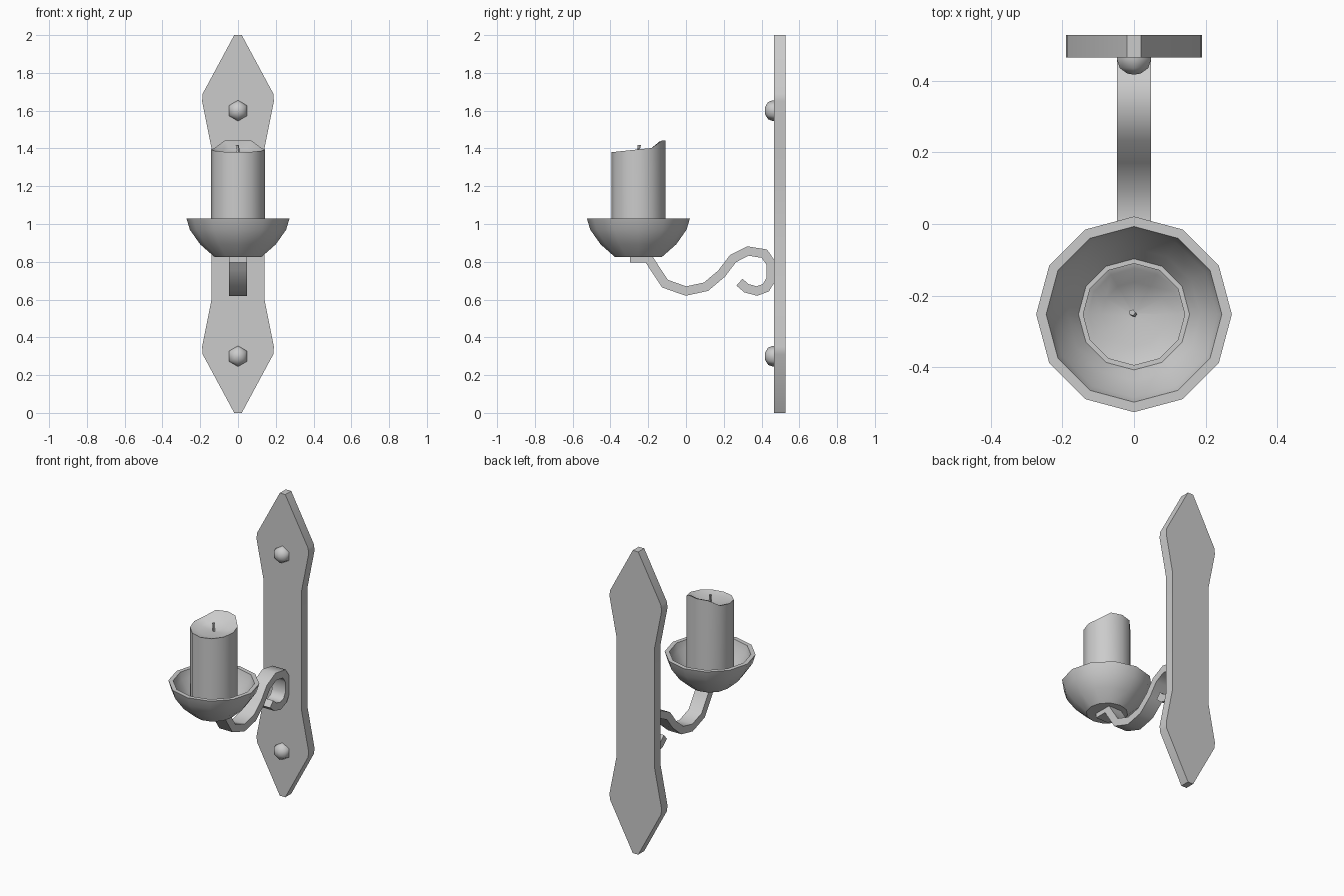
import bpy, bmesh, math
from mathutils import Vector

cube = bpy.data.objects.get("Cube")
if cube:
    bpy.data.objects.remove(cube, do_unlink=True)

grey = bpy.data.materials.new("plain grey")
grey.use_nodes = True
GREY = (0.6, 0.6, 0.6, 1)
grey.diffuse_color = GREY
grey.node_tree.nodes["Principled BSDF"].inputs["Base Color"].default_value = GREY

CUP_Y = -0.252


def finish(name, bm, angle):
    bmesh.ops.recalc_face_normals(bm, faces=bm.faces)
    mesh = bpy.data.meshes.new(name)
    bm.to_mesh(mesh)
    bm.free()
    mesh.materials.append(grey)
    ob = bpy.data.objects.new(name, mesh)
    bpy.context.collection.objects.link(ob)
    bpy.ops.object.select_all(action='DESELECT')
    ob.select_set(True)
    bpy.context.view_layer.objects.active = ob
    bpy.ops.object.shade_smooth_by_angle(angle=math.radians(angle))
    return ob


def extrude(name, outline, offset, angle):
    """Solid from a flat outline pushed along an offset."""
    bm = bmesh.new()
    face = bm.faces.new([bm.verts.new(p) for p in outline])
    out = bmesh.ops.extrude_face_region(bm, geom=[face], use_keep_orig=True)
    moved = [v for v in out["geom"] if isinstance(v, bmesh.types.BMVert)]
    bmesh.ops.translate(bm, verts=moved, vec=offset)
    return finish(name, bm, angle)


def lathe(name, rings, sides, angle, lift=None):
    """Stack of (radius, height) rings; lift shifts ring heights by direction."""
    bm = bmesh.new()
    loops = []
    for i, (r, z) in enumerate(rings):
        loop = []
        for k in range(sides):
            a = 2 * math.pi * k / sides
            dz = lift(i, math.sin(a)) if lift else 0
            loop.append(bm.verts.new((r * math.cos(a), r * math.sin(a), z + dz)))
        loops.append(loop)
    for lo, hi in zip(loops, loops[1:]):
        for k in range(sides):
            n = (k + 1) % sides
            bm.faces.new((lo[k], lo[n], hi[n], hi[k]))
    bm.faces.new(loops[0])
    bm.faces.new(loops[-1])
    return finish(name, bm, angle)


# Wall plate: one quarter of the outline, mirrored both ways about z = 1
quarter = [(0.02, 1.0), (0.187, 0.69), (0.19, 0.65), (0.14, 0.4)]
right = [(x, 1 + z) for x, z in quarter] + [(x, 1 - z) for x, z in reversed(quarter)]
outline = right + [(-x, z) for x, z in reversed(right)]
extrude("wall_plate", [(x, 0.465, z) for x, z in outline], (0, 0.062, 0), 40)

# Rivets
for name, z in (("upper_rivet", 1.6), ("lower_rivet", 0.3)):
    rivet = lathe(name, [(0.055, -0.01), (0.055, 0.005), (0.046, 0.03), (0.022, 0.045), (0.004, 0.048)], 6, 80)
    rivet.rotation_euler = (math.pi / 2, math.pi / 6, 0)
    rivet.location = (0, 0.465, z)

# Scrolled arm: a flat bar following a centre line
path = [(-0.296, 0.82), (-0.2, 0.82), (-0.17, 0.773), (-0.111, 0.684), (0, 0.645),
        (0.106, 0.668), (0.188, 0.737), (0.249, 0.817), (0.328, 0.857), (0.415, 0.843),
        (0.449, 0.793), (0.449, 0.706), (0.423, 0.663), (0.376, 0.645),
        (0.32, 0.66), (0.283, 0.692)]
path = [Vector(p) for p in path]
left_side, right_side = [], []
for i, p in enumerate(path):
    before = (p - path[max(i - 1, 0)]).normalized()
    after = (path[min(i + 1, len(path) - 1)] - p).normalized()
    t = (before + after).normalized()
    corner = max(t.dot(after), t.dot(before))
    n = Vector((-t.y, t.x)) * 0.024 / corner
    left_side.append(p + n)
    right_side.append(p - n)
edge = left_side + right_side[::-1]
extrude("scroll_arm", [(-0.048, p.x, p.y) for p in edge], (0.096, 0, 0), 55)

# Drip dish, hollow
dish = lathe("drip_dish", [(0.125, 0.826), (0.2, 0.892), (0.255, 0.97), (0.273, 1.03),
                           (0.245, 1.03), (0.232, 0.985), (0.185, 0.915), (0.155, 0.87)], 12, 40)
dish.location.y = CUP_Y


# Candle with an uneven, melted rim that is higher at the back
def melt(i, s):
    full = 0.015 * s + (0.033 if s > 0.6 else 0)
    return full * (0, 1, 1, 0.4, 0)[i]


candle = lathe("candle", [(0.143, 0.86), (0.143, 1.395), (0.128, 1.39),
                          (0.09, 1.375), (0.01, 1.368)], 12, 50, melt)
candle.location.y = CUP_Y

# Wick, slightly bent
wick = lathe("wick", [(0.009, 1.355), (0.008, 1.395), (0.009, 1.418)], 5, 30)
wick.location.y = CUP_Y
for v in wick.data.vertices:
    if v.co.z > 1.4:
        v.co.x -= 0.005
        v.co.y += 0.005
